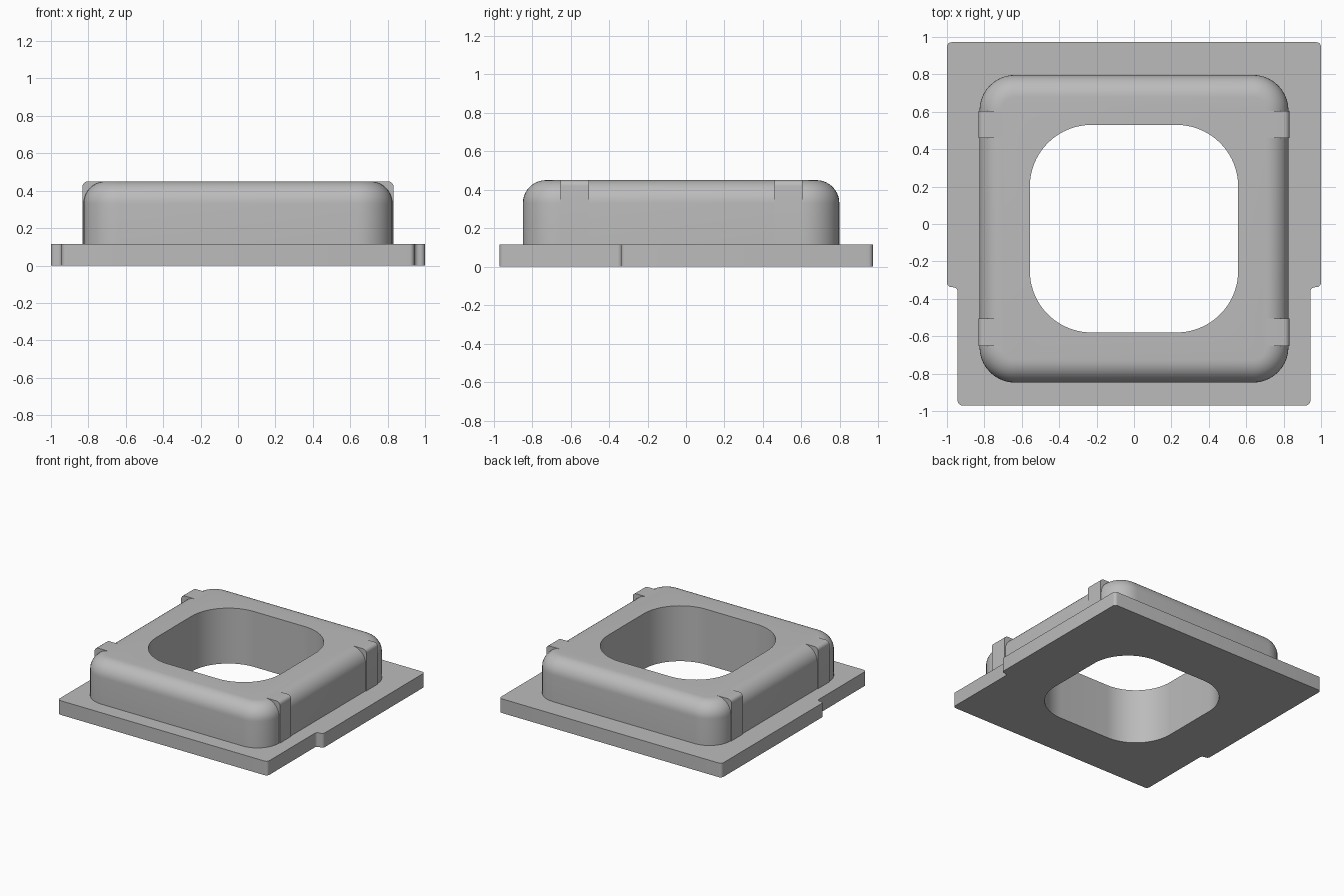
import bpy, bmesh
from math import pi, sin, cos
from mathutils import Vector

cube = bpy.data.objects.get("Cube")
if cube:
    bpy.data.objects.remove(cube, do_unlink=True)

grey = bpy.data.materials.new("plain grey")
grey.use_nodes = True
colour = (0.5, 0.5, 0.5, 1)
grey.diffuse_color = colour
grey.node_tree.nodes["Principled BSDF"].inputs["Base Color"].default_value = colour

PLATE_TOP, TOP = 0.115, 0.45


def rounded(corners, radius, steps=10):
    """Round every right-angled corner of an outline, convex or concave."""
    points = []
    for i, corner in enumerate(corners):
        c = Vector(corner)
        to_prev = (Vector(corners[i - 1]) - c).normalized()
        to_next = (Vector(corners[(i + 1) % len(corners)]) - c).normalized()
        centre = c + (to_prev + to_next) * radius
        for k in range(steps + 1):
            a = k / steps * pi / 2
            points.append(centre - radius * (to_next * cos(a) + to_prev * sin(a)))
    return points


def rectangle(half_x, y0, y1):
    return [(-half_x, y0), (half_x, y0), (half_x, y1), (-half_x, y1)]


def loft(name, layers):
    """Skin stacked outlines, given as (points, z), and cap both ends."""
    bm = bmesh.new()
    rings = [[bm.verts.new((p.x, p.y, z)) for p in pts] for pts, z in layers]
    for low, high in zip(rings, rings[1:]):
        for i in range(len(low)):
            j = (i + 1) % len(low)
            bm.faces.new((low[i], low[j], high[j], high[i]))
    bm.faces.new(rings[0][::-1])
    bm.faces.new(rings[-1])
    bmesh.ops.recalc_face_normals(bm, faces=bm.faces)
    mesh = bpy.data.meshes.new(name)
    bm.to_mesh(mesh)
    bm.free()
    mesh.materials.append(grey)
    obj = bpy.data.objects.new(name, mesh)
    bpy.context.collection.objects.link(obj)
    return obj


def finish(obj, cutter=None):
    bpy.ops.object.select_all(action="DESELECT")
    obj.select_set(True)
    bpy.context.view_layer.objects.active = obj
    if cutter:
        mod = obj.modifiers.new("opening", "BOOLEAN")
        mod.operation, mod.solver, mod.object = "DIFFERENCE", "EXACT", cutter
        bpy.ops.object.modifier_apply(modifier=mod.name)
    bpy.ops.object.shade_smooth_by_angle(angle=pi / 6)


# Central opening
opening = rounded(rectangle(0.557, -0.58, 0.53), 0.33, 20)
cutter = loft("opening_cutter", [(opening, -0.2), (opening, 0.8)])
cutter.hide_render = True
cutter.hide_set(True)

# Base plate, narrower at the front
half = [(0.943, -0.97), (0.943, -0.338), (1, -0.338), (1, 0.972)]
outline = half + [(-x, y) for x, y in reversed(half)]
edge = rounded(outline, 0.025, 5)
finish(loft("base_plate", [(edge, 0), (edge, PLATE_TOP)]), cutter)

# Raised collar with a rounded top edge
FILLET = 0.12
layers = [(rounded(rectangle(0.826, -0.848, 0.797), 0.19), PLATE_TOP)]
for k in range(11):
    a = k / 10 * pi / 2
    inset = FILLET * (1 - cos(a))
    ring = rounded(rectangle(0.826 - inset, -0.848 + inset, 0.797 - inset), 0.19 - inset)
    layers.append((ring, TOP - FILLET + FILLET * sin(a)))
finish(loft("collar", layers), cutter)

# Clip ribs on both sides
for side, sign in (("left", 1), ("right", -1)):
    for place, y in (("front", -0.578), ("back", 0.532)):
        rib_shape = [Vector((0.70, PLATE_TOP)), Vector((0.832, PLATE_TOP))]
        for k in range(7):
            a = k / 6 * pi / 2
            rib_shape.append(Vector((0.802 + 0.03 * cos(a), TOP - 0.03 + 0.03 * sin(a))))
        rib_shape.append(Vector((0.70, TOP)))
        rib = loft(f"{side}_{place}_rib", [(rib_shape, -0.073), (rib_shape, 0.073)])
        for v in rib.data.vertices:
            x, z, depth = v.co
            v.co = (sign * x, y + depth, z)
        if sign > 0:
            rib.data.flip_normals()
        finish(rib)
